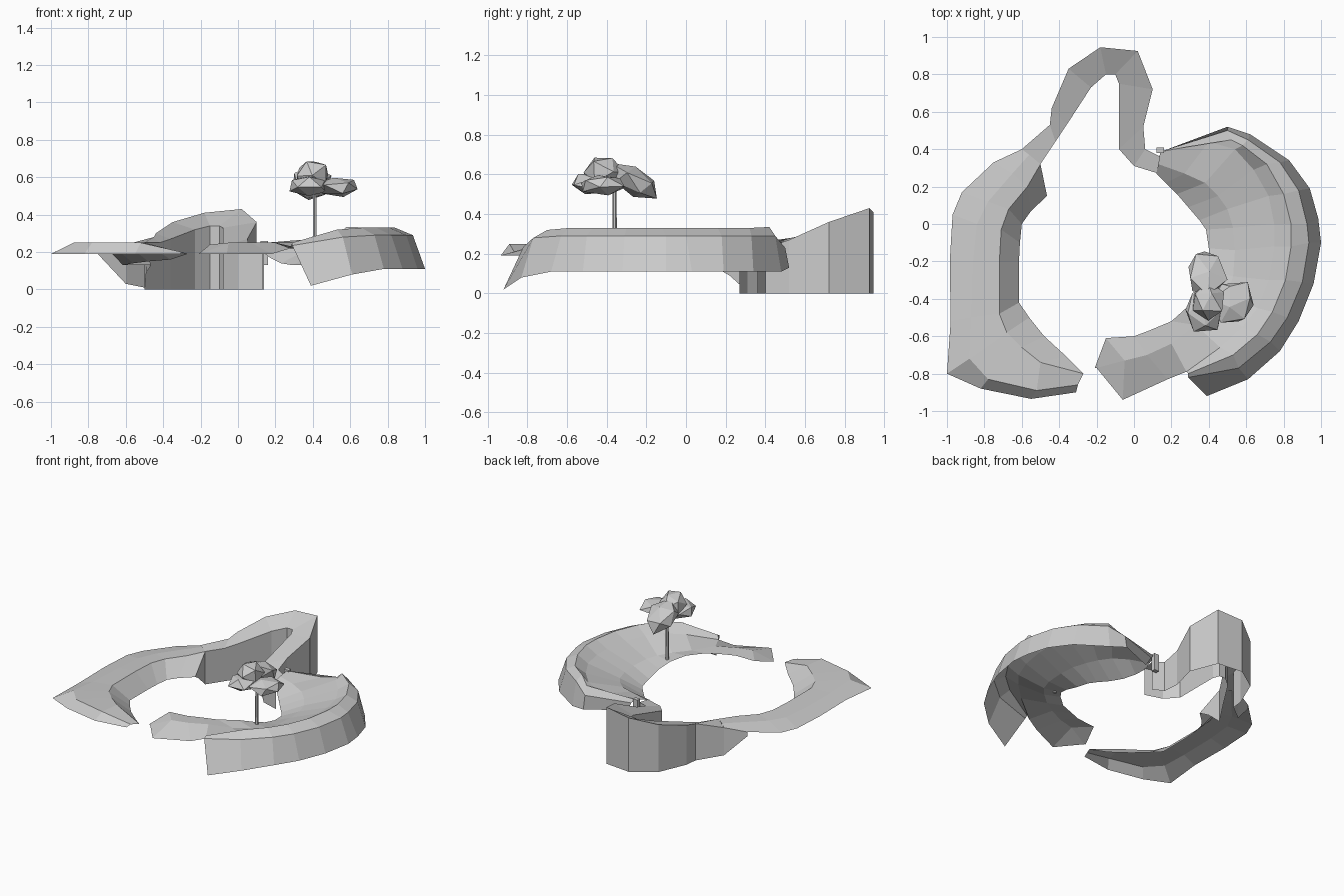
import bpy, bmesh, random
from mathutils import Vector, Euler
random.seed(11)


def loft(name, *rails):
    """Open low-poly sheet joining neighbouring rails section by section."""
    bm = bmesh.new()
    rows = [[bm.verts.new(p) for p in r] for r in rails]
    for a, b in zip(rows, rows[1:]):
        for i in range(len(a) - 1):
            bm.faces.new((a[i], a[i + 1], b[i + 1], b[i]))
    bmesh.ops.remove_doubles(bm, verts=bm.verts, dist=0.0005)
    bmesh.ops.recalc_face_normals(bm, faces=bm.faces)
    if sum(f.normal.z * f.calc_area() for f in bm.faces) < 0:
        bmesh.ops.reverse_faces(bm, faces=bm.faces)
    me = bpy.data.meshes.new(name)
    bm.to_mesh(me)
    bm.free()
    ob = bpy.data.objects.new(name, me)
    bpy.context.collection.objects.link(ob)
    return ob


def drop(rail, z=0.0):
    return [(x, y, z) for x, y, _ in rail]


# Right bank: inner shore, path and foot of the ridge
shore = [(.12, .27, .21), (.17, .22, .17), (.23, .16, .14), (.29, .09, .13), (.35, .02, .13),
         (.385, -.03, .13), (.40, -.13, .14), (.40, -.25, .17), (.37, -.34, .20), (.30, -.43, .23),
         (.20, -.52, .24), (.08, -.57, .245), (0, -.60, .245), (-.15, -.61, .24), (-.21, -.77, .19)]
path = [(.13, .32, .23), (.27, .27, .23), (.38, .22, .22), (.45, .15, .21), (.50, .08, .20),
        (.53, -.02, .20), (.54, -.14, .20), (.53, -.28, .20), (.50, -.37, .20), (.43, -.45, .21),
        (.33, -.54, .22), (.20, -.64, .25), (.07, -.70, .25), (-.05, -.73, .25), (-.20, -.77, .19)]
foot = [(.14, .385, .25), (.40, .44, .25), (.54, .40, .28), (.64, .29, .28), (.72, .15, .28),
        (.75, 0, .28), (.75, -.12, .28), (.72, -.30, .28), (.66, -.45, .28), (.58, -.55, .28),
        (.46, -.66, .26), (.28, -.79, .22)]
arm_edge = [(.18, -.83, .19), (-.06, -.94, .19), (-.20, -.77, .19)]
loft("right_bank_ground", shore, path, foot + arm_edge)

# Right bank: raised ridge with bevelled lip and leaning outer wall
crest = [(.15, .39, .25), (.52, .45, .28), (.58, .42, .335), (.71, .32, .33), (.80, .16, .33),
         (.84, 0, .33), (.84, -.12, .33), (.81, -.30, .33), (.74, -.47, .33), (.66, -.59, .33),
         (.53, -.70, .32), (.29, -.80, .25)]
lip = [(.18, .40, .22), (.50, .50, .23), (.61, .45, .29), (.78, .33, .29), (.88, .18, .29),
       (.925, 0, .29), (.935, -.10, .29), (.90, -.31, .29), (.82, -.50, .29), (.73, -.63, .29),
       (.56, -.77, .28), (.29, -.82, .235)]
wall_foot = [(.22, .39, .15), (.50, .52, .13), (.62, .48, .11), (.83, .34, .11), (.94, .19, .11),
             (.985, .03, .11), (1, -.10, .11), (.96, -.32, .11), (.88, -.52, .11), (.78, -.68, .11),
             (.61, -.83, .08), (.39, -.92, .02)]
loft("right_bank_ridge", foot, crest, lip, wall_foot)

# Back wall: narrow rising walkway with vertical sides, tapering into the left bank
outer = [(.14, .36, .22), (.06, .40, .23), (.05, .52, .27), (.10, .72, .36), (.02, .925, .43),
         (-.18, .945, .41), (-.35, .83, .36), (-.44, .62, .30), (-.45, .53, .28), (-.60, .40, .24)]
inner = [(.13, .27, .21), (0, .31, .21), (-.08, .40, .23), (-.08, .75, .33), (-.10, .80, .34),
         (-.15, .80, .34), (-.23, .73, .32), (-.36, .53, .27), (-.42, .44, .25), (-.50, .32, .25)]
loft("back_wall", drop(outer)[:-1] + [(-.60, .40, .03)], outer, inner, drop(inner))
loft("left_bank_outer_skirt", [(-.60, .40, .24), (-.75, .33, .22)],
     [(-.60, .40, .03), (-.75, .33, .19)])
loft("left_bank_inner_skirt", [(-.50, .32, .25), (-.465, .15, .13)],
     [(-.50, .32, 0), (-.49, .22, .09)])

# Left bank: outer edge, spine line, inner top edge, inner slope foot
edge = [(-.60, .40, .24), (-.75, .33, .22), (-.92, .17, .20), (-.97, .05, .20), (-.985, -.20, .20),
        (-.98, -.52, .20), (-1, -.80, .19), (-.82, -.88, .19), (-.55, -.935, .19), (-.31, -.90, .19)]
spine = [(-.56, .37, .25), (-.65, .27, .245), (-.78, .12, .235), (-.84, 0, .23), (-.86, -.20, .23),
         (-.87, -.50, .235), (-.88, -.72, .25), (-.78, -.83, .25), (-.52, -.89, .25), (-.30, -.86, .20)]
brink = [(-.50, .32, .25), (-.57, .20, .245), (-.67, .08, .24), (-.71, -.03, .24), (-.72, -.20, .24),
         (-.72, -.48, .24), (-.68, -.58, .24), (-.60, -.66, .245), (-.50, -.74, .25), (-.27, -.80, .19)]
base = [(-.465, .15, .13), (-.55, .07, .13), (-.60, 0, .13), (-.61, -.10, .13), (-.615, -.20, .13),
        (-.615, -.42, .13), (-.56, -.50, .14), (-.48, -.60, .15), (-.36, -.71, .16), (-.27, -.80, .19)]
loft("left_bank", edge, spine, brink, base)

# Small post where the back wall meets the right bank
bpy.ops.mesh.primitive_cube_add(size=1, location=(.14, .395, .195))
post = bpy.context.object
post.name = "corner_post"
post.scale = (.04, .03, .13)

# Tree trunk
bpy.ops.mesh.primitive_cone_add(vertices=6, radius1=.013, radius2=.009, depth=.36,
                                location=(.41, -.36, .37))
bpy.context.object.name = "tree_trunk"

# Tree foliage clumps: centre, radii, tilt about x
clumps = [((.375, -.46, .555), (.115, .125, .06), 0),
          ((.395, -.415, .61), (.10, .11, .095), 0),
          ((.385, -.26, .565), (.115, .14, .075), -.55),
          ((.535, -.42, .55), (.125, .12, .055), 0)]
for i, (loc, size, tilt) in enumerate(clumps):
    bpy.ops.mesh.primitive_ico_sphere_add(subdivisions=1, radius=1, location=loc,
                                          rotation=(tilt, 0, 0))
    ob = bpy.context.object
    ob.name = f"tree_foliage_{i + 1}"
    spin = Euler((random.random(), random.random(), random.random() * 6)).to_matrix()
    for v in ob.data.vertices:
        p = spin @ v.co * random.uniform(.88, 1.1)
        v.co = Vector([c * s for c, s in zip(p, size)])
